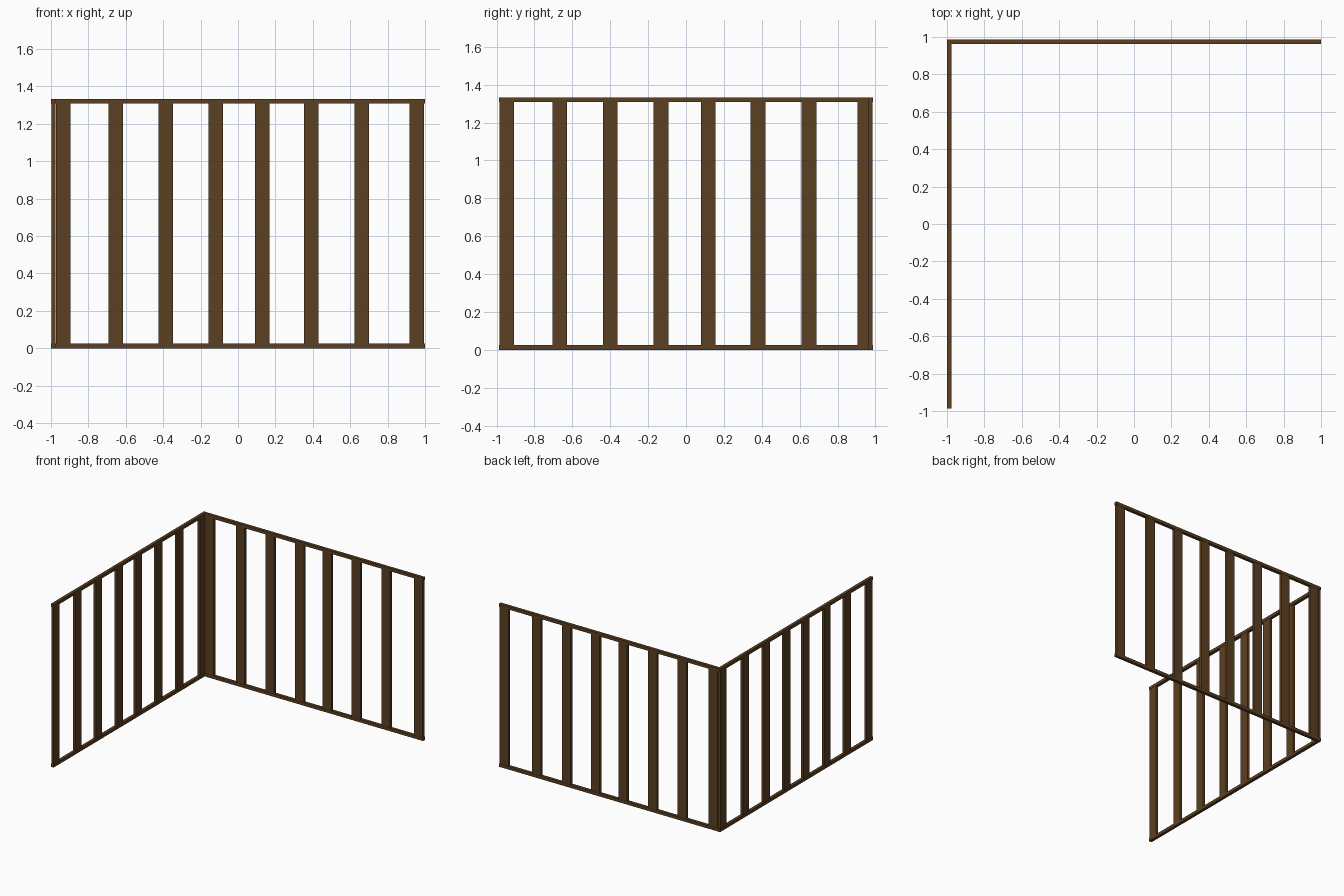
import bpy
from mathutils import Matrix, Vector
from math import pi

if "Cube" in bpy.data.objects:
    bpy.data.objects.remove(bpy.data.objects["Cube"])

H, T, L = 1.333, 0.025, 1.975      # height, rail thickness, panel length
STUD_W, STUD_D = 0.078, 0.021
STARTS = [0.002, 0.282, 0.549, 0.817, 1.066, 1.328, 1.598, 1.892]

wood = bpy.data.materials.new("brown_wood")
wood.diffuse_color = (0.105, 0.05, 0.016, 1)
wood.use_nodes = True
wood.node_tree.nodes["Principled BSDF"].inputs["Base Color"].default_value = wood.diffuse_color


def box(name, lo, hi, frame):
    """Box from lo to hi in panel space, placed by the panel frame."""
    bpy.ops.mesh.primitive_cube_add(size=1)
    ob = bpy.context.object
    ob.name = name
    lo, hi = Vector(lo), Vector(hi)
    ob.data.transform(frame @ Matrix.Translation((lo + hi) / 2)
                      @ Matrix.Diagonal((*(hi - lo), 1)))
    ob.data.materials.append(wood)


def panel(name, frame):
    # bottom and top rails
    box(name + "_bottom_rail", (0, -T / 2, 0), (L, T / 2, T), frame)
    box(name + "_top_rail", (0, -T / 2, H - T), (L, T / 2, H), frame)
    # upright slats between the rails
    for i, s in enumerate(STARTS):
        box(f"{name}_slat_{i + 1}", (s, -STUD_D / 2, T),
            (s + STUD_W, STUD_D / 2, H - T), frame)


# back panel along x, left panel along y, meeting at the back left corner
panel("back_panel", Matrix.Translation((1 - L, L / 2 - T / 2, 0)))
panel("left_panel", Matrix.Translation((-1 + T / 2, -L / 2, 0)) @ Matrix.Rotation(pi / 2, 4, 'Z'))
